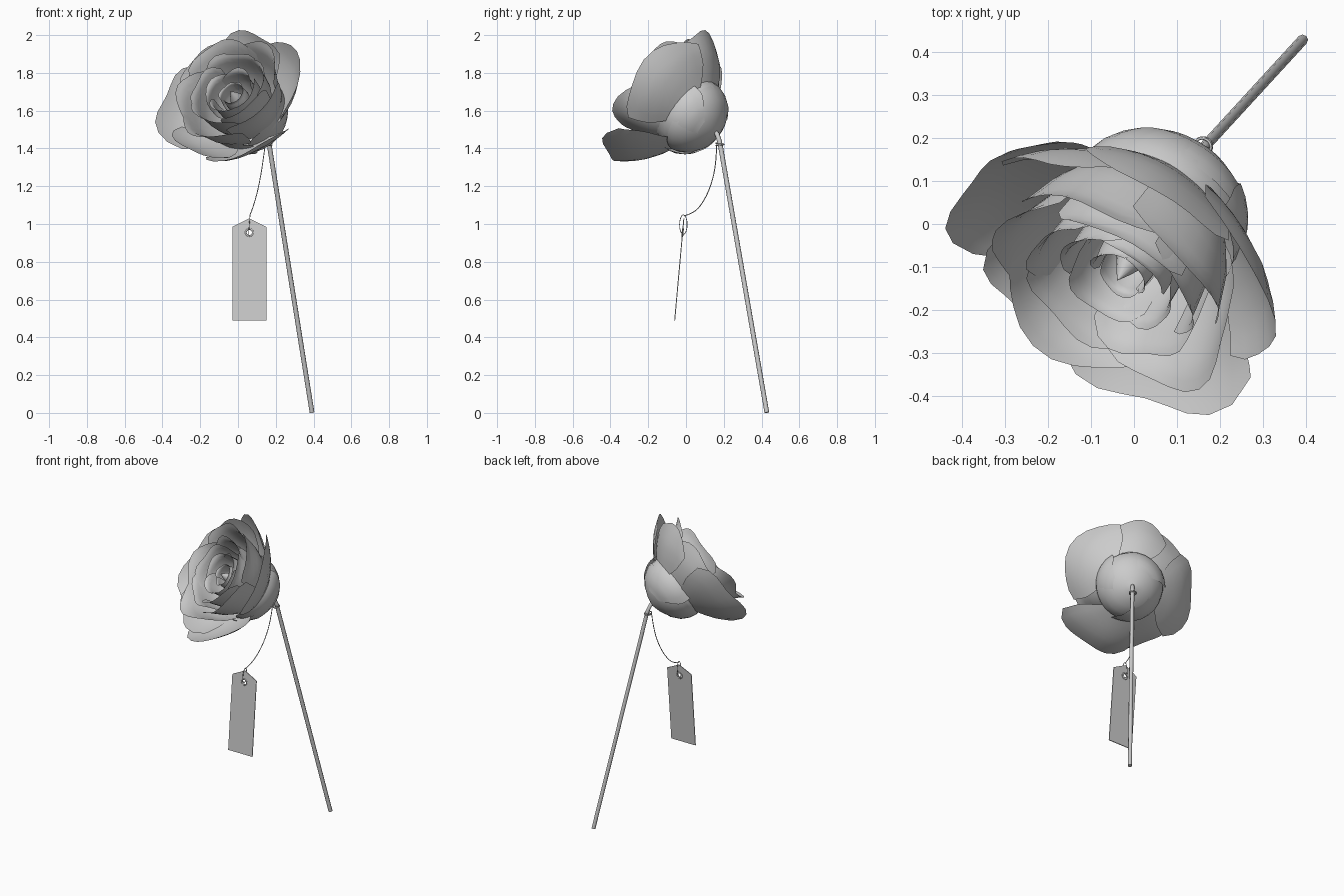
import bpy, bmesh, math, random
from mathutils import Vector

if "Cube" in bpy.data.objects:
    bpy.data.objects.remove(bpy.data.objects["Cube"])

random.seed(4)

# bloom frame: base point, axis direction and two cross directions
BASE = Vector((0.140, 0.158, 1.472))
AXIS = Vector((-0.43, -0.695, 0.555)).normalized()
RIGHT = Vector((0.90, -0.36, 0.24))
RIGHT = (RIGHT - AXIS * RIGHT.dot(AXIS)).normalized()
UP = AXIS.cross(RIGHT)
if UP.z < 0:
    UP = -UP


def bloom_point(angle, r, h):
    return BASE + AXIS * h + (RIGHT * math.cos(angle) + UP * math.sin(angle)) * r


def sample(profile, t):
    x = max(0.0, min(t, 1.0)) * (len(profile) - 1)
    i = min(int(x), len(profile) - 2)
    f = x - i
    return [a + (b - a) * f for a, b in zip(profile[i], profile[i + 1])]


def mesh_object(name, verts, faces, smooth=True):
    me = bpy.data.meshes.new(name)
    me.from_pydata(verts, [], faces)
    bm = bmesh.new()
    bm.from_mesh(me)
    bmesh.ops.recalc_face_normals(bm, faces=bm.faces)
    bm.to_mesh(me)
    bm.free()
    ob = bpy.data.objects.new(name, me)
    bpy.context.collection.objects.link(ob)
    for p in me.polygons:
        p.use_smooth = smooth
    return ob


def petal(name, azimuth, half, profile, scale=1.0, wave=0.05):
    """Curved sheet wrapped round the bloom axis, with a rounded wavy lip."""
    nu, nv = 10, 10
    verts, faces = [], []
    phase = random.uniform(0, 6.28)
    for j in range(nv + 1):
        for i in range(nu + 1):
            u, v = 2 * i / nu - 1, j / nv
            width = 0.55 + 0.45 * math.sin(min(1, v * 1.5) * math.pi / 2)
            lip = 0.96 - 0.26 * abs(u) ** 3 + wave * math.sin(5 * u + phase)
            r, h = sample(profile, v * min(lip, 1.0))
            # one edge tucks under its neighbour, the other lies over it
            r *= scale * (1 + 0.05 * u + wave * 0.5 * v * math.sin(4 * u + phase * 2))
            a = math.radians(azimuth) + u * math.radians(half) * width
            verts.append(bloom_point(a, r, h))
    w = nu + 1
    for j in range(nv):
        for i in range(nu):
            k = j * w + i
            faces.append((k, k + 1, k + w + 1, k + w))
    return mesh_object(name, verts, faces)


def revolve(name, profile, n=28):
    """Surface of revolution about the bloom axis."""
    verts = [bloom_point(2 * math.pi * i / n, r, h) for r, h in profile for i in range(n)]
    faces = [(j * n + i, j * n + (i + 1) % n, (j + 1) * n + (i + 1) % n, (j + 1) * n + i)
             for j in range(len(profile) - 1) for i in range(n)]
    return mesh_object(name, verts, faces)


def tube(name, points, radius, kind='POLY', res=2, cyclic=False):
    cu = bpy.data.curves.new(name, 'CURVE')
    cu.dimensions = '3D'
    cu.bevel_depth = radius
    cu.bevel_resolution = res
    cu.use_fill_caps = True
    sp = cu.splines.new(kind)
    sp.points.add(len(points) - 1)
    for p, co in zip(sp.points, points):
        p.co = (*co, 1)
    sp.use_cyclic_u = cyclic
    if kind == 'NURBS':
        sp.order_u = 3
        sp.use_endpoint_u = not cyclic
        sp.resolution_u = 4
    ob = bpy.data.objects.new(name, cu)
    bpy.context.collection.objects.link(ob)
    return ob


# bowl at the back of the bloom
revolve("bloom_cup", [(0.004, 0.0), (0.06, 0.012), (0.12, 0.04), (0.17, 0.082),
                      (0.198, 0.13), (0.205, 0.16)])

# petal layers: profile (radius, height), list of (azimuth, half width, scale)
layers = {
    "cup_petal": ([(0.12, 0.039), (0.172, 0.082), (0.20, 0.13), (0.210, 0.17), (0.208, 0.22), (0.215, 0.25)],
                  [(95, 66, 1.0), (215, 64, 1.02), (335, 64, 0.99)]),
    "outer_petal": ([(0.16, 0.15), (0.23, 0.195), (0.30, 0.245), (0.36, 0.30), (0.405, 0.36), (0.435, 0.41)],
                    [(12, 50, 0.93), (78, 36, 0.89), (120, 34, 0.89), (172, 42, 1.0),
                     (228, 34, 0.92), (280, 38, 1.04)]),
    "middle_petal": ([(0.13, 0.13), (0.19, 0.20), (0.24, 0.29), (0.265, 0.37), (0.285, 0.43), (0.315, 0.47)],
                     [(40, 45, 0.98), (105, 44, 1.02), (172, 42, 0.96), (238, 46, 1.05), (312, 46, 0.98)]),
    "inner_petal": ([(0.09, 0.14), (0.15, 0.21), (0.185, 0.30), (0.195, 0.38), (0.20, 0.43), (0.22, 0.46)],
                    [(15, 50, 1.0), (88, 52, 1.05), (160, 50, 0.97), (230, 52, 1.05), (300, 48, 0.98)]),
    "core_petal": ([(0.05, 0.16), (0.095, 0.23), (0.12, 0.31), (0.122, 0.37), (0.122, 0.41), (0.138, 0.43)],
                   [(60, 62, 1.0), (150, 58, 1.1), (240, 62, 1.0), (330, 56, 1.08)]),
    "heart_petal": ([(0.03, 0.2), (0.055, 0.26), (0.068, 0.32), (0.065, 0.36), (0.06, 0.39), (0.07, 0.40)],
                    [(20, 75, 1.0), (140, 70, 1.1), (265, 70, 1.0)]),
}
for part, (profile, petals) in layers.items():
    for n, (az, half, scale) in enumerate(petals):
        wave = 0.02 if part == "cup_petal" else 0.05
        petal(f"{part}_{n + 1}", az, half, profile, scale, wave)

# pointed bud in the centre
revolve("bud", [(0.03, 0.22), (0.048, 0.28), (0.04, 0.33), (0.02, 0.375), (0.001, 0.41)], 14)

# stem with a bend under the bloom
tube("stem", [(0.392, 0.428, 0.002), (0.167, 0.183, 1.41), (0.162, 0.177, 1.44),
              (0.150, 0.165, 1.475), (0.135, 0.143, 1.50)], 0.0125)


# hanging tag: pointed plate with a punched hole, hung slightly out of plumb
def tag_space(x, z, y=0.0):
    return Vector((0.06 + x, -0.018 + 0.09 * (z - 0.955) + y, z))


outline = [(0.09, 0.955), (0.09, 0.985), (0, 1.03), (-0.09, 0.985),
           (-0.09, 0.955), (-0.09, 0.49), (0, 0.49), (0.09, 0.49)]
tag_verts, tag_faces = [], []
for y in (-0.0025, 0.0025):
    tag_verts += [tag_space(x, z, y) for x, z in outline]
    tag_verts += [tag_space(0.016 * math.cos(i * math.pi / 4), 0.955 + 0.016 * math.sin(i * math.pi / 4), y)
                  for i in range(8)]
for i in range(8):
    k = (i + 1) % 8
    tag_faces += [(i, k, 8 + k, 8 + i), (16 + i, 24 + i, 24 + k, 16 + k),
                  (i, 16 + i, 16 + k, k), (8 + i, 8 + k, 24 + k, 24 + i)]
mesh_object("tag", tag_verts, tag_faces, smooth=False)


def ring(name, centre, major, minor, tilt=0.0):
    bpy.ops.mesh.primitive_torus_add(major_radius=major, minor_radius=minor, major_segments=20,
                                     minor_segments=8, location=centre, rotation=(tilt, 0, 0))
    bpy.context.object.name = name
    bpy.ops.object.shade_smooth()


ring("tag_eyelet", tag_space(0, 0.955), 0.019, 0.005, math.pi / 2 - 0.09)
ring("string_knot_lower", (0.160, 0.180, 1.418), 0.021, 0.003, 0.1)
ring("string_knot_upper", (0.158, 0.178, 1.426), 0.021, 0.003, -0.1)

# string from the stem down to the tag, and the loop through the eyelet
tube("string", [(0.144, 0.162, 1.42), (0.130, 0.160, 1.31), (0.106, 0.125, 1.18),
                (0.080, 0.075, 1.09), (0.066, 0.03, 1.055), (0.062, -0.01, 1.043)], 0.0025, 'NURBS', 1)
loop = []
for i in range(16):
    a = 2 * math.pi * i / 16
    loop.append((0.06 + 0.004 * math.sin(a), -0.014 + 0.02 * math.cos(a), 0.997 + 0.052 * math.sin(a)))
tube("string_loop", loop, 0.002, 'POLY', 1, True)
